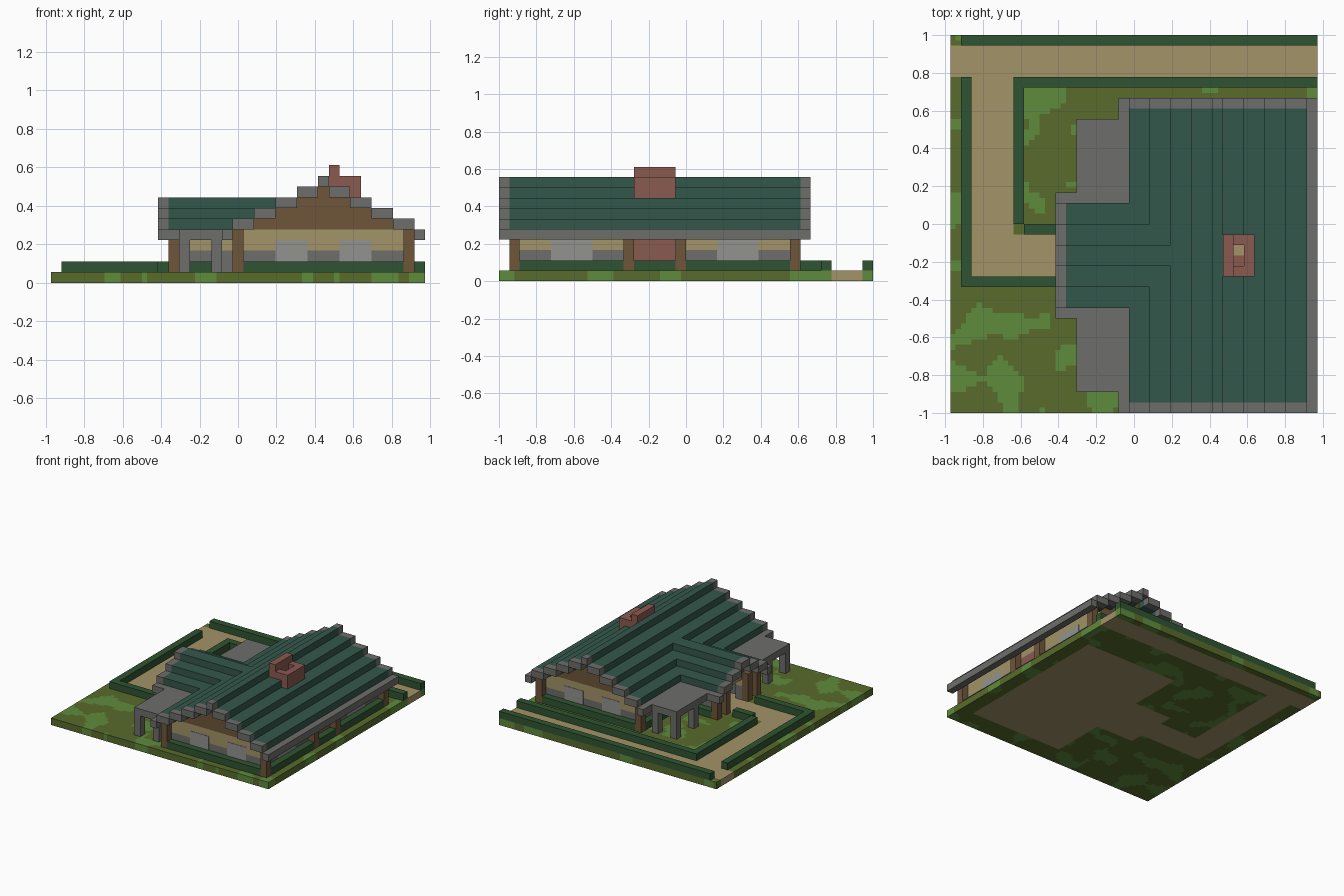
import bpy
import bmesh
from mathutils import Vector, noise

cube = bpy.data.objects.get("Cube")
if cube:
    bpy.data.objects.remove(cube, do_unlink=True)

# One block of the building grid, and the grid size of the lot
U = 1 / 18
NX, NY = 35, 36


def material(name, rgb):
    def linear(c):
        c /= 255
        return c / 12.92 if c < 0.04 else ((c + 0.055) / 1.055) ** 2.4
    color = [linear(c) for c in rgb] + [1]
    m = bpy.data.materials.new(name)
    m.use_nodes = True
    m.diffuse_color = color
    m.node_tree.nodes["Principled BSDF"].inputs["Base Color"].default_value = color
    return m


GRASS = material("grass green", (88, 107, 43))
LIGHT = material("light grass", (95, 139, 59))
SAND = material("sand tan", (163, 147, 103))
HEDGE = material("hedge green", (47, 84, 50))
ROOF = material("roof green", (52, 87, 75))
STONE = material("stone grey", (109, 109, 107))
WOOD = material("wood brown", (110, 86, 58))
BRICK = material("brick red", (138, 90, 80))
GLASS = material("window grey", (146, 146, 143))


def place(i, j, k):
    return Vector(((i - NX / 2) * U, (j - NY / 2) * U, k * U))


def finish(name, bm, mats):
    me = bpy.data.meshes.new(name)
    bm.to_mesh(me)
    bm.free()
    for m in mats:
        me.materials.append(m)
    bpy.context.collection.objects.link(bpy.data.objects.new(name, me))


def part(name, mat, *boxes, mirror=False):
    """Boxes as (x0, x1, y0, y1, z0, z1) in blocks; mirror repeats them across the house."""
    boxes = list(boxes)
    if mirror:
        boxes += [(a, b, 30 - d, 30 - c, e, f) for a, b, c, d, e, f in boxes]
    bm = bmesh.new()
    for a, b, c, d, e, f in boxes:
        lo, hi = place(a, c, e), place(b, d, f)
        verts = bmesh.ops.create_cube(bm, size=1)["verts"]
        for v in verts:
            v.co = (lo + hi) / 2 + v.co * (hi - lo)
    finish(name, bm, [mat])


def column(i, j, top=4):
    return (i, i + 1, j, j + 1, 1, top)


# Lot: a thin slab, coloured by rule into sand paths, floors and mottled grass
def ground_index(i, j):
    road = 32 < j < 35
    lane = 2 < i < 6 and 13 < j < 33
    walk = 2 < i < 12 and 13 < j < 17
    floor = (18 < i < 33 and 3 < j < 27) or (12 <= i <= 18 and 11 < j < 19)
    if road or lane or walk or floor:
        return 2
    return 1 if noise.noise(Vector((i * 0.37, j * 0.37, 0.5))) > 0.17 else 0


bm = bmesh.new()
bmesh.ops.create_grid(bm, x_segments=NX * 2, y_segments=NY * 2, size=1)
for v in bm.verts:
    v.co = Vector((v.co.x * NX / 2 * U, v.co.y, 0))
raised = bmesh.ops.extrude_face_region(bm, geom=bm.faces[:], use_keep_orig=True)
for g in raised["geom"]:
    if isinstance(g, bmesh.types.BMVert):
        g.co.z = U
bmesh.ops.recalc_face_normals(bm, faces=bm.faces[:])
for f in bm.faces:
    c = f.calc_center_median()
    i = min(max(c.x / U + NX / 2, 0.2), NX - 0.2)
    j = min(max(c.y / U + NY / 2, 0.2), NY - 0.2)
    f.material_index = ground_index(i, j)
finish("lot", bm, [GRASS, LIGHT, SAND])

# Hedges along the paths
part("path_hedges", HEDGE,
     (1, 35, 35, 36, 1, 2), (6, 35, 31, 32, 1, 2), (1, 2, 12, 32, 1, 2),
     (6, 7, 18, 31, 1, 2), (7, 10, 17, 18, 1, 2), (2, 10, 12, 13, 1, 2))

# Hedges around the house
part("end_hedges", HEDGE, (18, 33, 1, 2, 1, 2), (33, 34, 2, 12, 1, 2),
     (17, 18, 2, 10, 1, 2), (12, 16, 10, 11, 1, 2), mirror=True)
part("side_hedge", HEDGE, (33, 34, 13, 17, 1, 2))

# Timber posts
part("house_posts", WOOD, column(17, 1, 5), column(33, 1, 5), column(33, 12, 5),
     column(11, 10, 5), column(11, 12, 5), mirror=True)

# Walls: stone footing below, plaster above
for name, mat, z0, z1 in (("wall_footing", STONE, 1, 3), ("wall_plaster", SAND, 3, 5)):
    part(name, mat, (18, 33, 2, 3, z0, z1), (32, 33, 3, 13, z0, z1),
         (18, 19, 3, 11, z0, z1), (13, 18, 11, 12, z0, z1),
         (12, 13, 11, 13, z0, z1), mirror=True)
part("door_lintel", SAND, (12, 13, 13, 17, 4, 5))
part("brick_panel", BRICK, (32, 33, 13, 17, 1, 4))
part("panel_lintel", SAND, (32, 33, 13, 17, 4, 5))

# Windows as thin plates
T = 0.06
part("end_windows", GLASS, *[(i, i + 3, 2 - T, 2, 2, 4) for i in (21, 27)], mirror=True)
part("side_windows", GLASS, (33, 33 + T, 5, 9, 2, 4), (18 - T, 18, 5, 9, 2, 4), mirror=True)

# Gable ends
part("house_gables", WOOD, *[(19 + 2 * s, 32 - 2 * s, 2, 3, 5 + s, 6 + s) for s in range(4)],
     mirror=True)
part("wing_gable", WOOD, *[(12, 13, 12 + 2 * s, 18 - 2 * s, 5 + s, 6 + s) for s in range(2)])

# Main roof: stepped green courses with grey verges and eaves
courses = [(25, 26, 9)]
for s in range(4):
    courses += [(17 + 2 * s, 19 + 2 * s, 5 + s), (32 - 2 * s, 34 - 2 * s, 5 + s)]
part("roof_courses", ROOF, *[(a, b, 1, 29, k, k + 1) for a, b, k in courses])
part("roof_verges", STONE, *[(a, b, 0, 1, k, k + 1) for a, b, k in courses], mirror=True)
part("roof_eaves", STONE, (16, 17, 0, 30, 4, 5), (34, 35, 0, 30, 4, 5))

# Wing roof: the same steps, each running back into the main roof
steps = [(10 + 2 * s, 12 + 2 * s, 5 + s, 17 + 2 * s) for s in range(3)]
part("wing_courses", ROOF, *[(11, x, a, b, k, k + 1) for a, b, k, x in steps], mirror=True)
part("wing_verges", STONE, *[(10, 11, a, b, k, k + 1) for a, b, k, x in steps], mirror=True)
part("wing_eaves", STONE, (10, 16, 9, 10, 4, 5), mirror=True)

# Porches: flat slabs on slim columns
part("porch_roofs", STONE, (12, 16, 2, 9, 4, 5), mirror=True)
part("porch_columns", STONE, column(12, 2), column(15, 2), column(12, 6), mirror=True)

# Chimney: brick ring, taller on one side, with an open flue
part("chimney", BRICK, (26, 27, 13, 17, 7, 11), (28, 29, 13, 17, 7, 10),
     (27, 28, 13, 14, 7, 10), (27, 28, 16, 17, 7, 10), (27, 28, 14, 15, 7, 9.2))
part("flue_bed", SAND, (27, 28, 15, 16, 9, 9.1))
